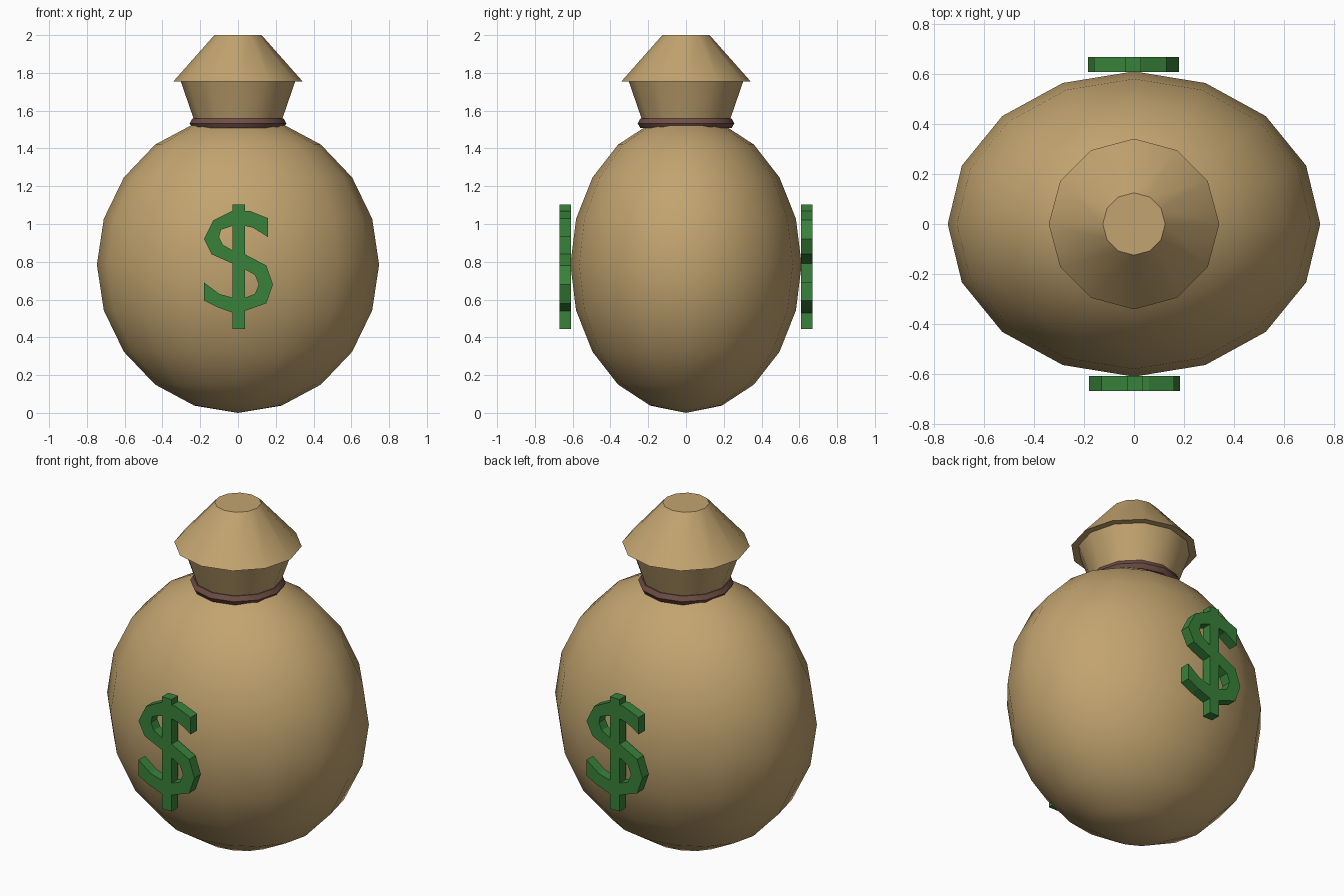
import bpy, bmesh, math
from mathutils import Matrix

if "Cube" in bpy.data.objects:
    bpy.data.objects.remove(bpy.data.objects["Cube"])


def material(name, color):
    m = bpy.data.materials.new(name)
    m.use_nodes = True
    m.diffuse_color = (*color, 1)
    m.node_tree.nodes["Principled BSDF"].inputs["Base Color"].default_value = (*color, 1)
    return m


cloth = material("tan cloth", (0.54, 0.37, 0.16))
cord = material("brown cord", (0.16, 0.075, 0.06))
green = material("green", (0.04, 0.22, 0.042))


def finish(name, bm, mat, angle=None):
    bmesh.ops.recalc_face_normals(bm, faces=bm.faces)
    mesh = bpy.data.meshes.new(name)
    bm.to_mesh(mesh)
    bm.free()
    mesh.materials.append(mat)
    obj = bpy.data.objects.new(name, mesh)
    bpy.context.collection.objects.link(obj)
    if angle:
        bpy.ops.object.select_all(action='DESELECT')
        obj.select_set(True)
        bpy.context.view_layer.objects.active = obj
        bpy.ops.object.shade_smooth_by_angle(angle=math.radians(angle))
    return obj


def lathe(name, profile, mat, sides, angle, closed=False):
    """Spin (radius, z) points round the z axis; open profiles get end caps."""
    bm = bmesh.new()
    rings = [[bm.verts.new((r * math.cos(math.tau * i / sides),
                            r * math.sin(math.tau * i / sides), z))
              for i in range(sides)] for r, z in profile]
    pairs = list(zip(rings, rings[1:]))
    if closed:
        pairs.append((rings[-1], rings[0]))
    else:
        bm.faces.new(rings[0])
        bm.faces.new(rings[-1])
    for a, b in pairs:
        for i in range(sides):
            j = (i + 1) % sides
            bm.faces.new((a[i], a[j], b[j], b[i]))
    return finish(name, bm, mat, angle)


# Sack body: a low-poly ellipsoid
bm = bmesh.new()
bmesh.ops.create_uvsphere(bm, u_segments=16, v_segments=10, radius=1)
bmesh.ops.transform(bm, verts=bm.verts, matrix=Matrix.Translation((0, 0, 0.785))
                    @ Matrix.Diagonal((0.747, 0.612, 0.785, 1)))
finish("sack_body", bm, cloth, 60)

# Gathered neck with the flared, folded top
lathe("sack_neck", [(0.215, 1.5), (0.303, 1.755), (0.342, 1.755), (0.125, 2)],
      cloth, 12, 40)

# Hexagonal cord tied round the neck
ring = [(0.226 + 0.03 * math.cos(k * math.pi / 3),
         1.533 + 0.03 * math.sin(k * math.pi / 3)) for k in range(6)]
lathe("neck_cord", ring, cord, 12, 40, closed=True)

# Currency sign: two edges of the curved stroke, upper tip to lower tip
edge_a = [(.16, 1.03), (.06, 1.07), (.036, 1.07), (-.028, 1.07), (-.13, 1.02), (-.18, .92),
          (-.14, .84), (-.028, .79), (.036, .76), (.09, .73), (.11, .68), (.09, .63),
          (.036, .61), (-.028, .61), (-.1, .63), (-.18, .69)]
edge_b = [(.16, .93), (.08, .98), (.036, .99), (-.028, .99), (-.09, .97), (-.1, .93),
          (-.08, .89), (-.028, .86), (.036, .84), (.15, .78), (.185, .68), (.15, .58),
          (.036, .54), (-.028, .53), (-.11, .56), (-.18, .595)]


def currency_sign(name, turn):
    bm = bmesh.new()
    a, b = ([bm.verts.new((x, -0.61, z)) for x, z in e] for e in (edge_a, edge_b))
    for i in range(len(a) - 1):
        bm.faces.new((a[i], a[i + 1], b[i + 1], b[i]))
    # Upright bar, filled in between the strokes
    top, foot = ([bm.verts.new((x, -0.61, z)) for x in (-.028, .036)] for z in (1.103, .443))
    for quad in ((top[0], top[1], a[2], a[3]), (b[3], b[2], b[8], b[7]),
                 (a[7], a[8], a[12], a[13]), (b[13], b[12], foot[1], foot[0])):
        bm.faces.new(quad)
    bmesh.ops.recalc_face_normals(bm, faces=bm.faces)
    grown = bmesh.ops.extrude_face_region(bm, geom=bm.faces[:], use_keep_orig=True)
    moved = [v for v in grown["geom"] if isinstance(v, bmesh.types.BMVert)]
    bmesh.ops.translate(bm, verts=moved, vec=(0, -0.06, 0))
    bmesh.ops.rotate(bm, verts=bm.verts, matrix=Matrix.Rotation(turn, 3, 'Z'))
    finish(name, bm, green)


currency_sign("front_sign", 0)
currency_sign("back_sign", math.pi)
